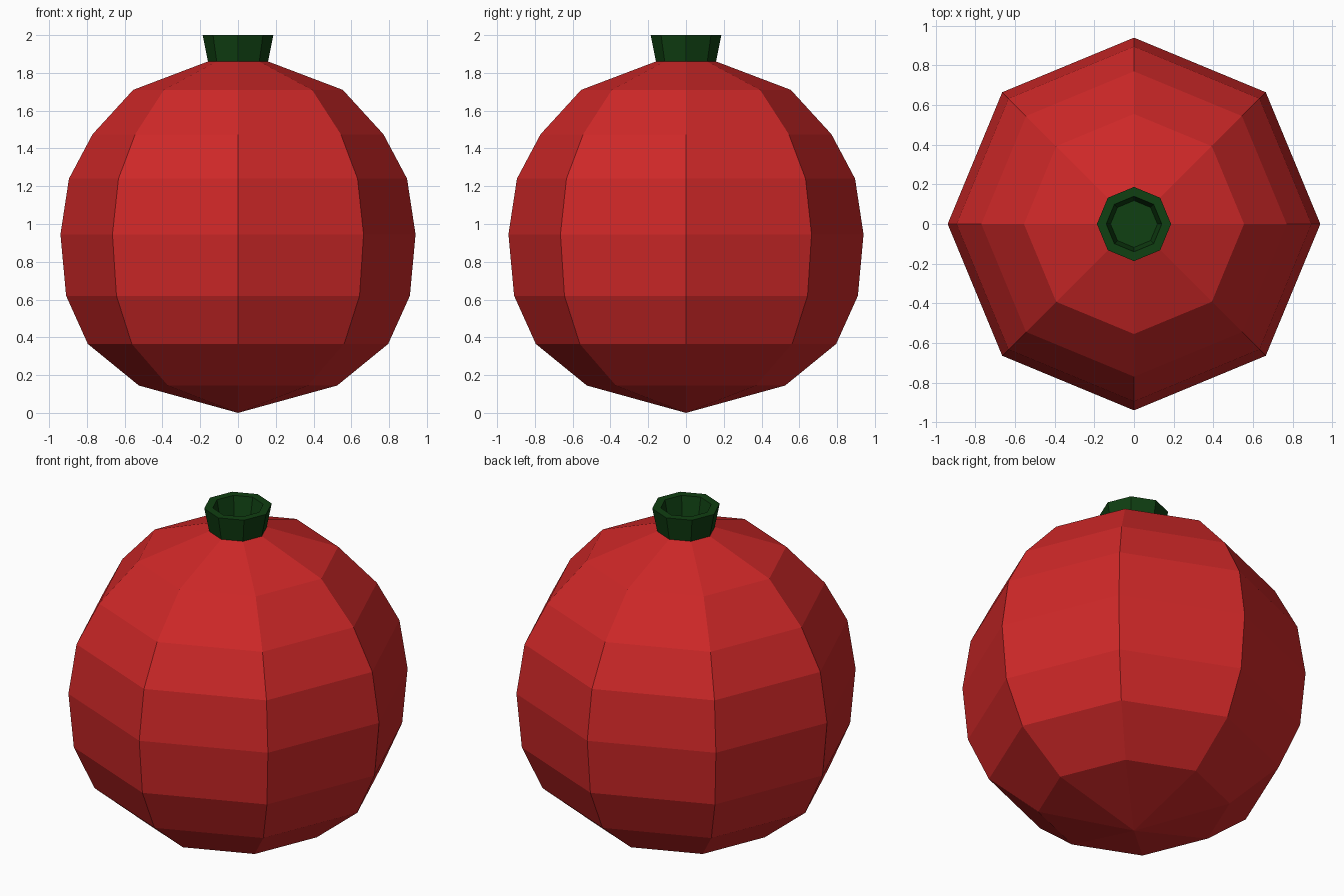
import bpy, bmesh, math

if "Cube" in bpy.data.objects:
    bpy.data.objects.remove(bpy.data.objects["Cube"])

SIDES = 8


def material(name, color):
    m = bpy.data.materials.new(name)
    m.diffuse_color = (*color, 1.0)
    m.use_nodes = True
    m.node_tree.nodes["Principled BSDF"].inputs["Base Color"].default_value = m.diffuse_color
    return m


def lathe(name, profile, mat):
    """Spin an (radius, z) profile into a flat-faced 8-sided solid."""
    bm = bmesh.new()
    rings = []
    for r, z in profile:
        if r == 0:
            rings.append([bm.verts.new((0, 0, z))] * SIDES)
        else:
            rings.append([bm.verts.new((r * math.cos(i * math.tau / SIDES),
                                        r * math.sin(i * math.tau / SIDES), z))
                          for i in range(SIDES)])
    for a, b in zip(rings, rings[1:]):
        for i in range(SIDES):
            j = (i + 1) % SIDES
            corners = list(dict.fromkeys((a[i], a[j], b[j], b[i])))
            bm.faces.new(corners)
    bmesh.ops.recalc_face_normals(bm, faces=bm.faces)
    mesh = bpy.data.meshes.new(name)
    bm.to_mesh(mesh)
    bm.free()
    mesh.materials.append(mat)
    obj = bpy.data.objects.new(name, mesh)
    bpy.context.collection.objects.link(obj)
    return obj


red = material("fruit red", (0.62, 0.021, 0.021))
green = material("stem dark green", (0.005, 0.05, 0.006))

# Round fruit body with a pointed base
lathe("fruit_body", [(0, 0), (0.525, 0.145), (0.795, 0.365), (0.91, 0.62),
                     (0.94, 0.945), (0.895, 1.24), (0.77, 1.475),
                     (0.555, 1.71), (0.16, 1.86), (0, 1.86)], red)

# Hollow flared stem cup
lathe("stem_cup", [(0, 1.855), (0.158, 1.855), (0.187, 2.0), (0.14, 2.0),
                   (0.118, 1.88), (0, 1.88)], green)
